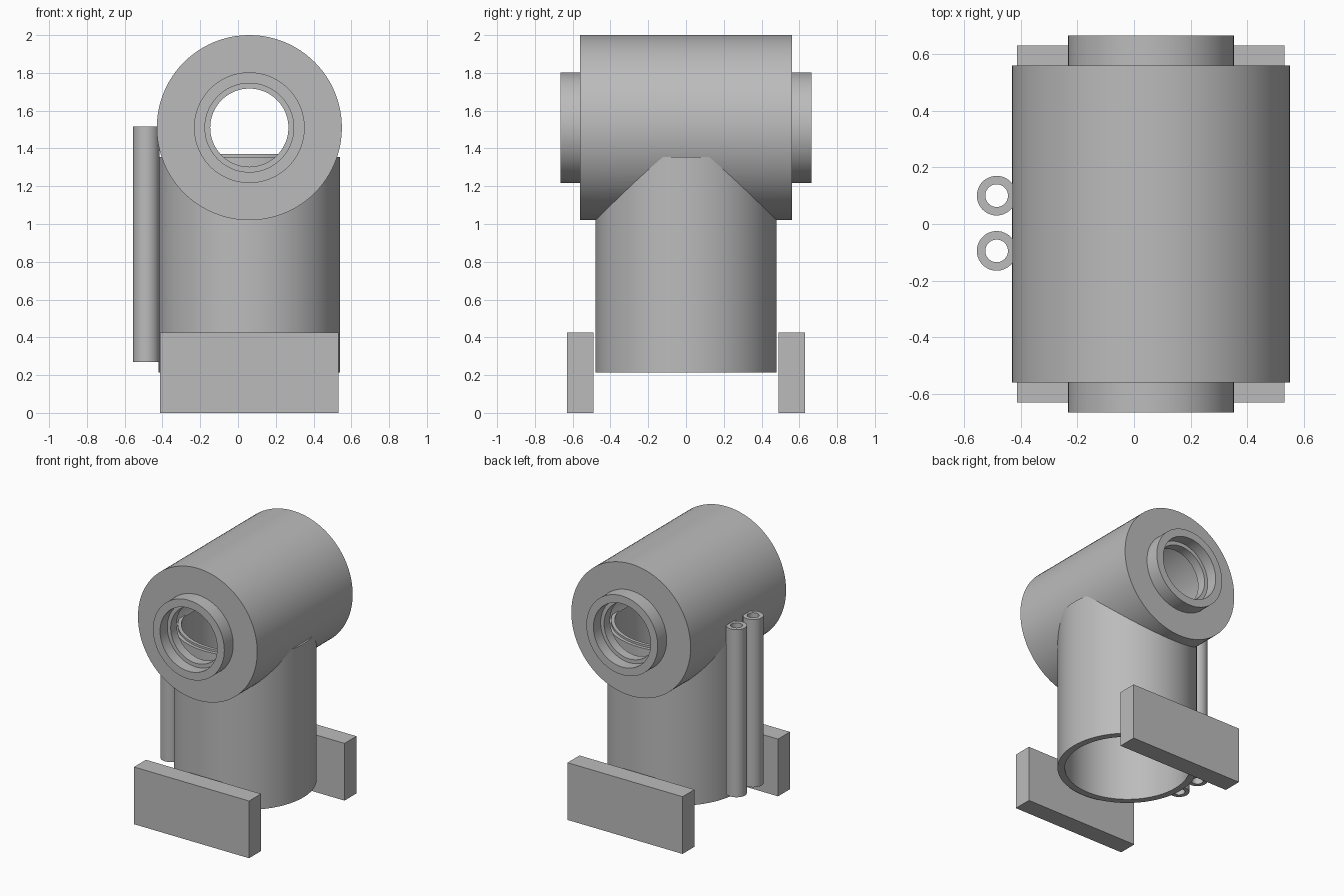
import bpy, bmesh, math
from mathutils import Matrix

old = bpy.data.objects.get("Cube")
if old:
    bpy.data.objects.remove(old, do_unlink=True)

grey = bpy.data.materials.new("plain_grey")
grey.use_nodes = True
colour = (0.5, 0.5, 0.5, 1)
grey.diffuse_color = colour
grey.node_tree.nodes["Principled BSDF"].inputs["Base Color"].default_value = colour


def finish(name, bm, smooth=False):
    bmesh.ops.recalc_face_normals(bm, faces=bm.faces)
    mesh = bpy.data.meshes.new(name)
    bm.to_mesh(mesh)
    bm.free()
    mesh.materials.append(grey)
    obj = bpy.data.objects.new(name, mesh)
    bpy.context.collection.objects.link(obj)
    if smooth:
        bpy.ops.object.select_all(action='DESELECT')
        obj.select_set(True)
        bpy.context.view_layer.objects.active = obj
        bpy.ops.object.shade_smooth_by_angle(angle=math.radians(30))
    return obj


def lathe(name, profile, matrix, sides=96):
    """Turn a closed (radius, height) profile around the z axis."""
    bm = bmesh.new()
    rings = []
    for i in range(sides):
        a = math.tau * i / sides
        rings.append([bm.verts.new((r * math.cos(a), r * math.sin(a), h)) for r, h in profile])
    n = len(profile)
    for i in range(sides):
        a, b = rings[i], rings[(i + 1) % sides]
        for j in range(n):
            k = (j + 1) % n
            bm.faces.new((a[j], b[j], b[k], a[k]))
    bmesh.ops.transform(bm, matrix=matrix, verts=bm.verts)
    return finish(name, bm, True)


def tube(name, outer, inner, z0, z1, x, y, sides):
    profile = [(outer, z0), (outer, z1), (inner, z1), (inner, z0)]
    return lathe(name, profile, Matrix.Translation((x, y, 0)), sides)


def box(name, lo, hi):
    bm = bmesh.new()
    bmesh.ops.create_cube(bm, size=1)
    for v in bm.verts:
        v.co = [l + (c + 0.5) * (h - l) for c, l, h in zip(v.co, lo, hi)]
    return finish(name, bm)


AXIS_X = 0.06

# Hollow crosswise drum with a stepped collar at each end
half = [(0.44, 0.51), (0.207, 0.51), (0.207, 0.58), (0.235, 0.58),
        (0.235, 0.665), (0.293, 0.665), (0.293, 0.56), (0.49, 0.56)]
drum_profile = half + [(r, -h) for r, h in reversed(half)]
drum = lathe("crosswise_drum", drum_profile,
             Matrix.Translation((AXIS_X, 0, 1.51)) @ Matrix.Rotation(math.pi / 2, 4, 'X'))

# Upright open pipe with a small inner lip
lathe("upright_pipe",
      [(0.48, 0.215), (0.48, 1.355), (0.455, 1.355), (0.455, 1.37), (0.43, 1.37), (0.43, 0.215)],
      Matrix.Translation((AXIS_X, 0, 0)))

# Opening in the drum floor, inside the pipe
bm = bmesh.new()
bmesh.ops.create_cone(bm, cap_ends=True, segments=96, radius1=0.435, radius2=0.435, depth=0.8,
                      matrix=Matrix.Translation((AXIS_X, 0, 0.96)))
cutter = finish("floor_cutter", bm)
cutter.hide_render = True
cutter.hide_viewport = True
cutter.display_type = 'WIRE'
cut = drum.modifiers.new("floor_opening", 'BOOLEAN')
cut.operation = 'DIFFERENCE'
cut.solver = 'EXACT'
cut.object = cutter
# Bake the cut and drop the helper
bpy.context.view_layer.update()
baked = bpy.data.meshes.new_from_object(drum.evaluated_get(bpy.context.evaluated_depsgraph_get()))
drum.modifiers.clear()
drum.data = baked
bpy.data.objects.remove(cutter, do_unlink=True)

# Pair of thin side tubes
for name, y in (("front_side_tube", -0.095), ("back_side_tube", 0.1)):
    tube(name, 0.07, 0.04, 0.27, 1.515, -0.485, y, 48)

# Base plates
for name, y in (("front_plate", -0.63), ("back_plate", 0.49)):
    box(name, (-0.413, y, 0), (0.532, y + 0.14, 0.425))
